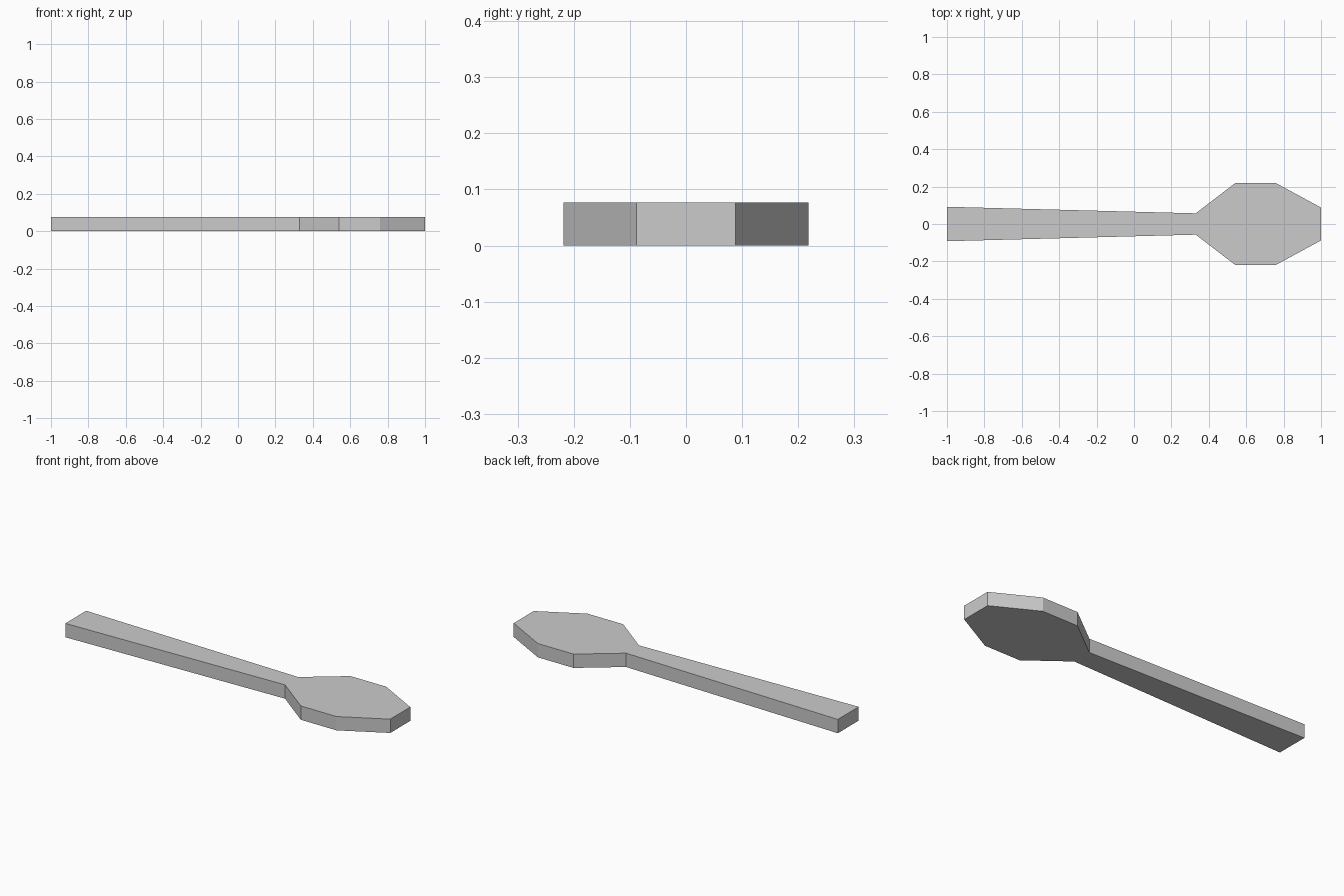
import bpy
import bmesh

cube = bpy.data.objects.get("Cube")
if cube:
    bpy.data.objects.remove(cube, do_unlink=True)

THICKNESS = 0.077

# Half outline: distance along the spoon, half width
PROFILE = [(-1, 0.092), (0.33, 0.057), (0.54, 0.218), (0.76, 0.218), (1, 0.088)]

# Single grey metal
grey = bpy.data.materials.new("grey metal")
colour = (0.6, 0.6, 0.6, 1)
grey.use_nodes = True
grey.diffuse_color = colour
grey.node_tree.nodes["Principled BSDF"].inputs["Base Color"].default_value = colour

# Mirror the half outline and extrude it into a flat slab
outline = [(x, -w) for x, w in PROFILE] + [(x, w) for x, w in reversed(PROFILE)]
bm = bmesh.new()
base = bm.faces.new([bm.verts.new((x, y, 0)) for x, y in outline])
top = bmesh.ops.extrude_face_region(bm, geom=[base], use_keep_orig=True)
top_verts = [g for g in top["geom"] if isinstance(g, bmesh.types.BMVert)]
bmesh.ops.translate(bm, verts=top_verts, vec=(0, 0, THICKNESS))
bmesh.ops.recalc_face_normals(bm, faces=bm.faces)

mesh = bpy.data.meshes.new("spoon")
bm.to_mesh(mesh)
bm.free()
mesh.materials.append(grey)
spoon = bpy.data.objects.new("spoon", mesh)
bpy.context.collection.objects.link(spoon)
